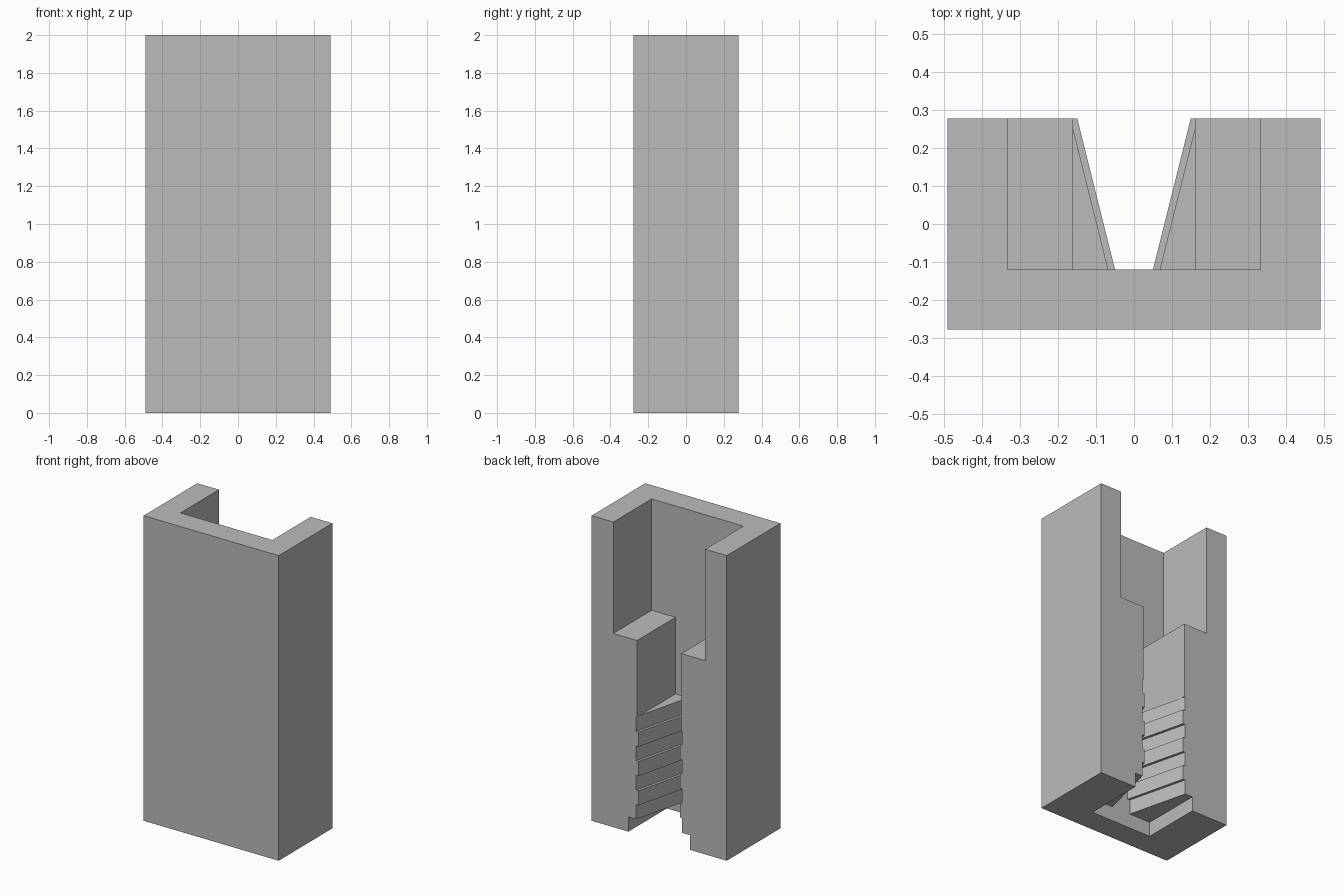
import bpy, bmesh

if "Cube" in bpy.data.objects:
    bpy.data.objects.remove(bpy.data.objects["Cube"])

W, D, H = 0.49, 0.278, 2.0      # half width, half depth, height
FLOOR_Y = -0.12                 # front wall of the channel
MID_Y = 0.25                    # where the groove line crosses the upper slot
STEP = 0.096                    # height of one rib layer

# Channel layers: (z bottom, z top, x at channel mouth centre line, x taper per y)
layers = [(0, STEP, 0.223, 0)]                                  # foot notch
for i in range(1, 8):                                           # grooves and ribs
    layers.append((i * STEP, (i + 1) * STEP, 0.0975 if i % 2 else 0.08, 0.25))
layers.append((8 * STEP, 1.27, 0.16, 0))                        # middle slot
layers.append((1.27, H, 0.333, 0))                              # wide upper slot

bm = bmesh.new()


def ring(z, x0, taper):
    """Half outline of the channel at one height, from the mouth to the centre."""
    pts = [(x0 + taper * y, y) for y in (D, MID_Y, FLOOR_Y)] + [(0, FLOOR_Y)]
    return [bm.verts.new((x, y, z)) for x, y in pts]


rings = []
for z0, z1, x0, taper in layers:
    rings += [ring(z0, x0, taper), ring(z1, x0, taper)]

# Channel walls and ledges
for n, (a, b) in enumerate(zip(rings, rings[1:])):
    for k in range(3):
        if n % 2 and k == 2:
            continue            # ledges have no front wall strip
        bm.faces.new((a[k], a[k + 1], b[k + 1], b[k]))

# Outer shell of the half block
fc0, fc1, f0, f1, b0, b1 = [bm.verts.new(p) for p in (
    (0, -D, 0), (0, -D, H), (W, -D, 0), (W, -D, H), (W, D, 0), (W, D, H))]
bm.faces.new((fc0, f0, f1, fc1))
bm.faces.new((f0, b0, b1, f1))
bm.faces.new([fc0, f0, b0] + rings[0])
bm.faces.new([fc1, f1, b1] + rings[-1])
bm.faces.new([b0, b1] + [r[0] for r in reversed(rings)])

bmesh.ops.remove_doubles(bm, verts=bm.verts[:], dist=1e-4)

# Mirror to the other half and weld the seam
copy = bmesh.ops.duplicate(bm, geom=bm.verts[:] + bm.edges[:] + bm.faces[:])
for v in copy["geom"]:
    if isinstance(v, bmesh.types.BMVert):
        v.co.x *= -1
bmesh.ops.remove_doubles(bm, verts=bm.verts[:], dist=1e-4)
bmesh.ops.recalc_face_normals(bm, faces=bm.faces[:])

mesh = bpy.data.meshes.new("slotted_block")
bm.to_mesh(mesh)
bm.free()
block = bpy.data.objects.new("slotted_block", mesh)
bpy.context.collection.objects.link(block)

grey = bpy.data.materials.new("plain_grey")
grey.diffuse_color = (0.5, 0.5, 0.5, 1)
grey.use_nodes = True
grey.node_tree.nodes["Principled BSDF"].inputs["Base Color"].default_value = grey.diffuse_color
mesh.materials.append(grey)
